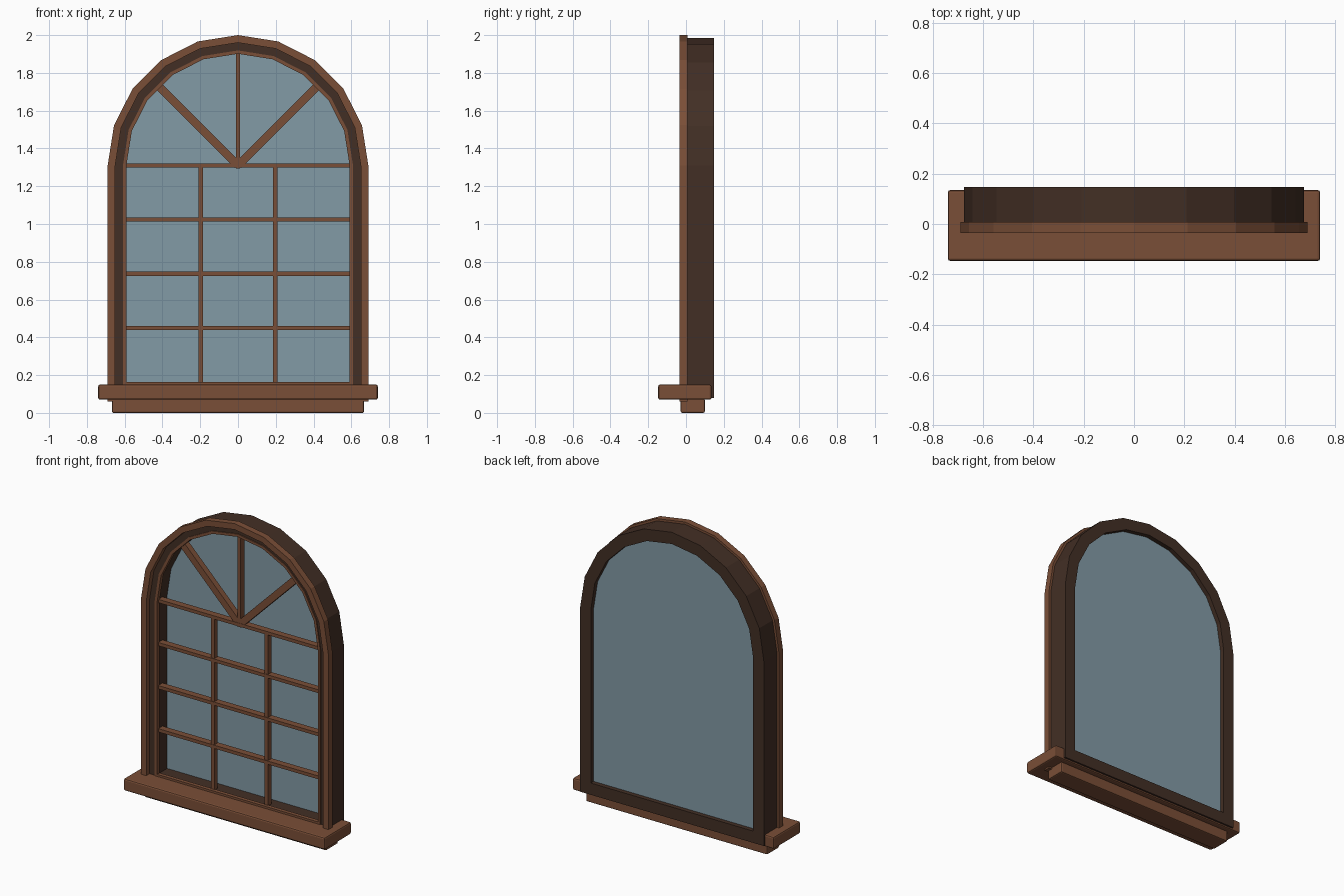
import bpy, bmesh, math
from mathutils import Matrix

if "Cube" in bpy.data.objects:
    bpy.data.objects.remove(bpy.data.objects["Cube"])

SPRING = 1.31   # height where the arch starts
SEGS = 10       # arch facets


def material(name, rgb):
    m = bpy.data.materials.new(name)
    m.diffuse_color = (*rgb, 1)
    m.use_nodes = True
    m.node_tree.nodes["Principled BSDF"].inputs["Base Color"].default_value = m.diffuse_color
    return m


brown = material("warm_brown_wood", (0.195, 0.077, 0.038))
dark = material("dark_brown_wood", (0.055, 0.028, 0.018))
blue = material("blue_grey_glass", (0.225, 0.325, 0.38))


def finish(bm, name, mat, bevel=0):
    bmesh.ops.recalc_face_normals(bm, faces=bm.faces)
    me = bpy.data.meshes.new(name)
    bm.to_mesh(me)
    bm.free()
    me.materials.append(mat)
    ob = bpy.data.objects.new(name, me)
    bpy.context.collection.objects.link(ob)
    if bevel:
        mod = ob.modifiers.new("bevel", 'BEVEL')
        mod.width = bevel
        mod.segments = 2
    return ob


def box(name, mat, x, y, z, bevel=0, turn=None):
    bm = bmesh.new()
    bmesh.ops.create_cube(bm, size=1)
    for v in bm.verts:
        v.co = [lo + (c + 0.5) * (hi - lo) for c, (lo, hi) in zip(v.co, (x, y, z))]
    if turn is not None:
        bm.transform(turn)
    return finish(bm, name, mat, bevel)


def arch(r, bottom):
    pts = [(r, bottom)]
    for i in range(SEGS + 1):
        a = math.pi * i / SEGS
        pts.append((r * math.cos(a), SPRING + r * math.sin(a)))
    return pts + [(-r, bottom)]


def ring(name, mat, outer, inner, y0, y1):
    bm = bmesh.new()
    loops = [[bm.verts.new((x, y, z)) for x, z in arch(*p)]
             for p, y in ((outer, y0), (outer, y1), (inner, y1), (inner, y0))]
    n = len(loops[0])
    for k in range(4):
        a, b = loops[k], loops[(k + 1) % 4]
        for i in range(n):
            j = (i + 1) % n
            bm.faces.new((a[i], a[j], b[j], b[i]))
    return finish(bm, name, mat)


# Arched surround, deep frame and inner bead
ring("front_casing", brown, (0.69, 0.06), (0.65, 0.10), -0.035, 0.008)
ring("deep_frame", dark, (0.675, 0.08), (0.597, 0.158), 0.0, 0.147)
ring("inner_bead", brown, (0.609, 0.148), (0.591, 0.164), -0.006, 0.02)

# Glass pane
bm = bmesh.new()
face = bm.faces.new([bm.verts.new((x, 0.108, z)) for x, z in arch(0.60, 0.155)])
ext = bmesh.ops.extrude_face_region(bm, geom=[face])
for v in ext["geom"]:
    if isinstance(v, bmesh.types.BMVert):
        v.co.y += 0.009
finish(bm, "glass_pane", blue)

# Sill and apron
box("sill", brown, (-0.74, 0.74), (-0.147, 0.135), (0.07, 0.15), 0.01)
box("apron", brown, (-0.667, 0.667), (-0.028, 0.10), (0.0, 0.075), 0.008)

# Straight glazing bars
for i in range(4):
    z = 0.45 + i * 0.2865
    box(f"horizontal_bar_{i + 1}", brown, (-0.594, 0.594), (0.01, 0.055), (z - 0.011, z + 0.011))
for side, x in (("left", -0.197), ("right", 0.197)):
    box(f"vertical_bar_{side}", brown, (x - 0.013, x + 0.013), (0.014, 0.05), (0.16, SPRING))

# Fan bars in the arch
box("fan_bar_centre", brown, (-0.011, 0.011), (0.012, 0.054), (1.295, 1.90))
for side, s in (("left", -1), ("right", 1)):
    turn = Matrix.Translation((0, 0, SPRING)) @ Matrix.Rotation(s * math.pi / 4, 4, 'Y')
    box(f"fan_bar_{side}", brown, (-0.022, 0.022), (0.012, 0.052), (0, 0.588), turn=turn)
